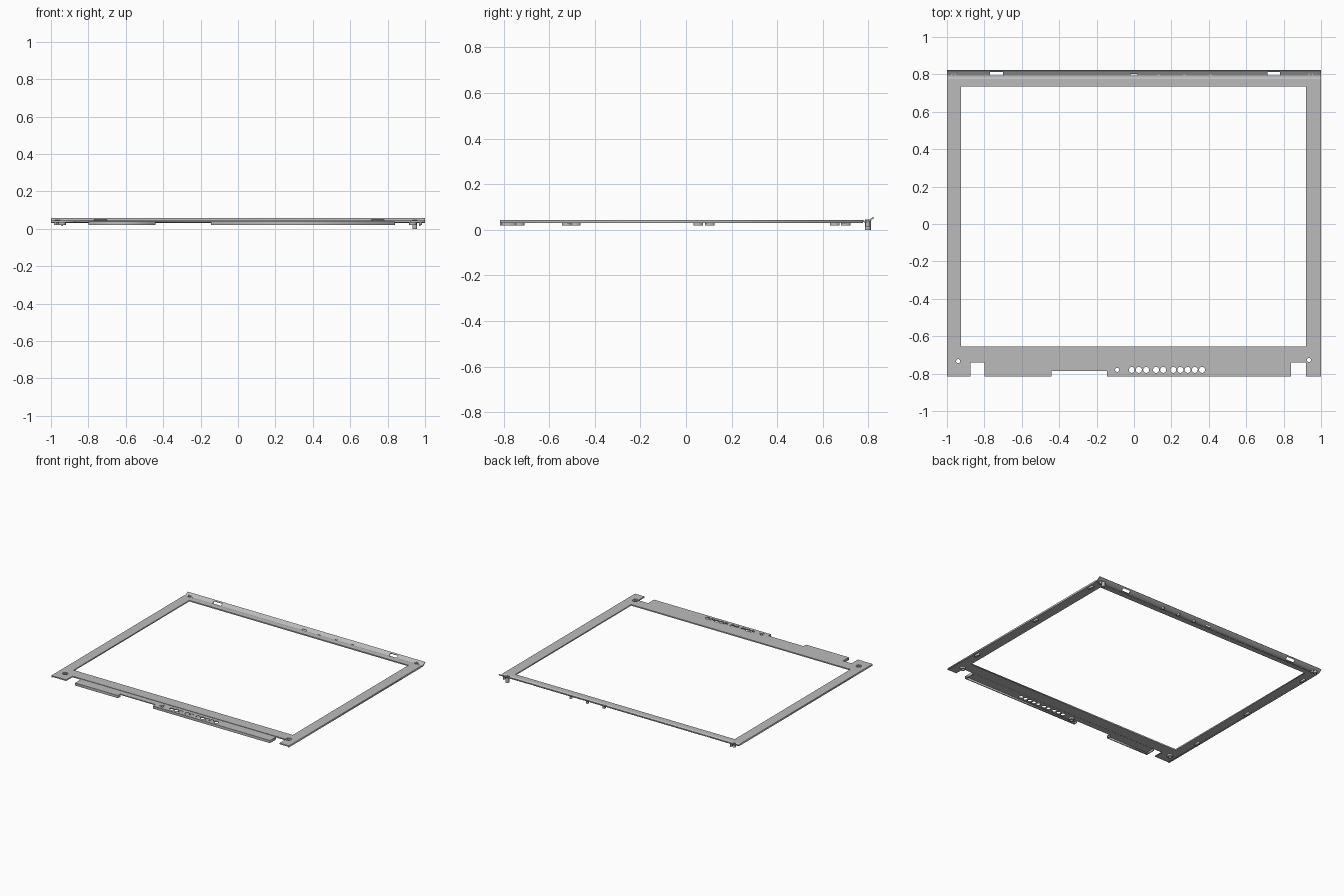
import bpy, bmesh, math

cube = bpy.data.objects.get("Cube")
if cube:
    bpy.data.objects.remove(cube, do_unlink=True)

grey = bpy.data.materials.new("mid_grey_plastic")
grey.use_nodes = True
GREY = (0.5, 0.5, 0.5, 1)
grey.diffuse_color = GREY
grey.node_tree.nodes["Principled BSDF"].inputs["Base Color"].default_value = GREY


def rect(x0, x1, y0, y1):
    return [(x0, y0), (x1, y0), (x1, y1), (x0, y1)]


def circle(x, y, r, n=20):
    return [(x + r * math.cos(2 * math.pi * i / n), y + r * math.sin(2 * math.pi * i / n))
            for i in range(n)]


def plate(name, loops, z0, z1):
    """Flat sheet from closed outlines; inner outlines become holes."""
    cu = bpy.data.curves.new(name, 'CURVE')
    cu.dimensions = '2D'
    cu.fill_mode = 'BOTH'
    cu.extrude = (z1 - z0) / 2
    for pts in loops:
        sp = cu.splines.new('POLY')
        sp.points.add(len(pts) - 1)
        for p, (x, y) in zip(sp.points, pts):
            p.co = (x, y, 0, 1)
        sp.use_cyclic_u = True
    ob = bpy.data.objects.new(name, cu)
    ob.location.z = (z0 + z1) / 2
    cu.materials.append(grey)
    bpy.context.collection.objects.link(ob)
    bpy.ops.object.select_all(action='DESELECT')
    ob.select_set(True)
    bpy.context.view_layer.objects.active = ob
    bpy.ops.object.convert(target='MESH')
    return ob


def box(name, x0, x1, y0, y1, z0, z1):
    return plate(name, [rect(x0, x1, y0, y1)], z0, z1)


TOP = 0.043
BACK = 0.775
FRONT = -0.815
STEP = -0.74

# Main frame with window, front corner tabs and screw holes
outline = [(-1, FRONT), (-0.875, FRONT), (-0.875, STEP), (0.92, STEP),
           (0.92, FRONT), (1, FRONT), (1, BACK), (-1, BACK)]
screws = [(-0.94, -0.733), (0.935, -0.727)]
window = rect(-0.925, 0.92, -0.655, 0.735)
plate("bezel_frame", [outline, window] + [circle(x, y, 0.02) for x, y in screws],
      0.034, TOP)

# Thin rim under the outer sides
for side, x in (("right", -1), ("left", 0.992)):
    box(side + "_rim", x, x + 0.008, FRONT, BACK, 0.03, 0.034)

# Recessed screw bosses
for i, (x, y) in enumerate(screws + [(-0.09, -0.78)]):
    plate(f"screw_boss_{i + 1}", [circle(x, y, 0.02), circle(x, y, 0.011)], 0.02, 0.038)

# Front shelf with indicator holes and a shallow notch
shelf = [(-0.8, FRONT), (-0.44, FRONT), (-0.44, -0.785), (-0.145, -0.785),
         (-0.145, FRONT), (0.84, FRONT), (0.84, STEP), (-0.8, STEP)]
hole_x = [-0.012, 0.026, 0.065, 0.118, 0.156, 0.21, 0.248, 0.287, 0.325, 0.364]
plate("front_shelf",
      [shelf, circle(-0.09, -0.78, 0.02)] + [circle(x, -0.78, 0.016) for x in hole_x],
      0.033, 0.04)

# Walls hanging from the shelf
for i, (x0, x1) in enumerate(((-0.8, -0.44), (-0.145, 0.84))):
    box(f"shelf_front_wall_{i + 1}", x0, x1, FRONT, FRONT + 0.007, 0.02, 0.033)
    for j, x in enumerate((x0, x1 - 0.007)):
        back = STEP if abs(x) > 0.5 else -0.785
        box(f"shelf_end_wall_{i + 1}_{j + 1}", x, x + 0.007, FRONT + 0.007, back, 0.02, 0.033)

# Back lip: shallow groove rising to the rear edge, with latch slots left open
profile = [(BACK, TOP), (0.785, 0.039), (0.793, 0.039), (0.801, 0.043),
           (0.812, 0.05), (0.82, 0.057)]
stations = [-1, -0.77, -0.7, -0.02, 0.02, 0.715, 0.78, 1]
bm = bmesh.new()
grid = [[bm.verts.new((x, y, z)) for y, z in profile] for x in stations]
for i in range(len(stations) - 1):
    for j in range(len(profile) - 1):
        latch_slot = i in (1, 5) and j in (2, 3)
        centre_slot = i == 3 and j == 2
        if not (latch_slot or centre_slot):
            bm.faces.new((grid[i][j], grid[i + 1][j], grid[i + 1][j + 1], grid[i][j + 1]))
me = bpy.data.meshes.new("back_lip")
bm.to_mesh(me)
bm.free()
me.materials.append(grey)
lip = bpy.data.objects.new("back_lip", me)
bpy.context.collection.objects.link(lip)
solid = lip.modifiers.new("thickness", 'SOLIDIFY')
solid.thickness = 0.007
solid.offset = -1

# Corner bosses and locating pin at the back
for side, x, bottom in (("right", -0.965, 0.02), ("left", 0.945, 0.0)):
    plate(side + "_back_pin", [circle(x, 0.797, 0.013), circle(x, 0.797, 0.007)],
          bottom, 0.046)
    box(side + "_back_catch", x + 0.022, x + 0.03, 0.787, 0.807, 0.015, 0.04)

# Hooks below the back edge
for i, x in enumerate((0.41, 0.27, 0.13)):
    box(f"back_hook_{i + 1}", x - 0.008, x + 0.008, 0.79, 0.806, 0.02, 0.042)

# Side clips
for side, x, ys in (("left", 0.968, (-0.522, 0.105, 0.7)),
                    ("right", -0.984, (-0.483, 0.053, 0.653))):
    for i, y in enumerate(ys):
        box(f"{side}_clip_{i + 1}", x, x + 0.016, y - 0.021, y + 0.021, 0.02, 0.034)
